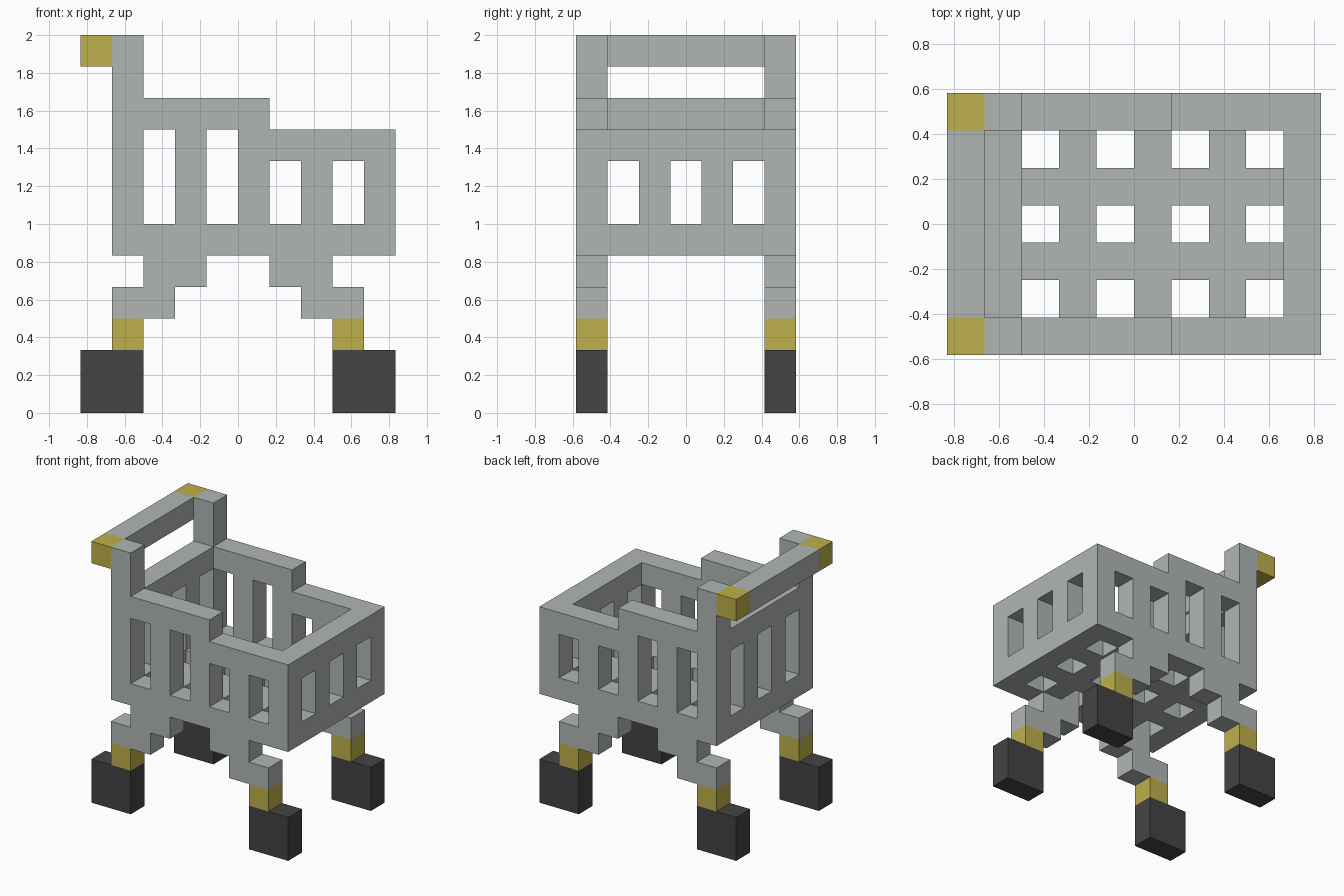
import bpy
import bmesh
from mathutils import Vector

if "Cube" in bpy.data.objects:
    bpy.data.objects.remove(bpy.data.objects["Cube"], do_unlink=True)

U = 1 / 6  # one block


def material(name, rgb):
    m = bpy.data.materials.new(name)
    m.use_nodes = True
    m.diffuse_color = (*rgb, 1)
    bsdf = m.node_tree.nodes["Principled BSDF"]
    bsdf.inputs["Base Color"].default_value = (*rgb, 1)
    bsdf.inputs["Roughness"].default_value = 0.8
    return m


GREY = material("light grey", (0.434, 0.468, 0.462))
GOLD = material("mustard yellow", (0.515, 0.434, 0.072))
BLACK = material("dark rubber", (0.058, 0.058, 0.058))


def box(x0, x1, y0, y1, z0, z1):
    """Set of unit blocks filling a range; y counts from the right edge (0 to 7)."""
    return {(x, y, z) for x in range(x0, x1) for y in range(y0, y1) for z in range(z0, z1)}


def build(name, blocks, mat):
    """Make one clean closed skin around a set of unit blocks."""
    bm = bmesh.new()
    for cell in blocks:
        for axis in range(3):
            for side in (-1, 1):
                near = list(cell)
                near[axis] += side
                if tuple(near) in blocks:
                    continue
                n, a, b = Vector(), Vector(), Vector()
                n[axis], a[(axis + 1) % 3], b[(axis + 2) % 3] = side, side, 1
                mid = Vector(cell) + Vector((0.5, -3.0, 0.5)) + n / 2
                corners = [mid + (a * s + b * t) / 2 for s, t in ((-1, -1), (1, -1), (1, 1), (-1, 1))]
                bm.faces.new([bm.verts.new(c * U) for c in corners])
    bmesh.ops.remove_doubles(bm, verts=bm.verts, dist=0.001)
    bmesh.ops.dissolve_limit(bm, angle_limit=0.01, verts=bm.verts, edges=bm.edges)
    mesh = bpy.data.meshes.new(name)
    bm.to_mesh(mesh)
    bm.free()
    mesh.materials.append(mat)
    obj = bpy.data.objects.new(name, mesh)
    bpy.context.collection.objects.link(obj)
    return obj


# Basket: stepped tub, hollowed out, with two handle posts
basket = box(-4, 5, 0, 7, 5, 9) | box(-4, 1, 0, 7, 9, 10)
basket -= box(-3, 4, 1, 6, 6, 10)
for y in (0, 6):
    basket |= box(-4, -3, y, y + 1, 10, 12)

# Slots in the side walls, and holes in the floor
for x in (-3, -1, 1, 3):
    basket -= box(x, x + 1, 0, 7, 6, 9 if x < 0 else 8)
    for y in (1, 3, 5):
        basket -= box(x, x + 1, y, y + 1, 5, 6)

# Slots in the end walls
for y in (1, 3, 5):
    basket -= box(-4, -3, y, y + 1, 6, 9)
    basket -= box(4, 5, y, y + 1, 6, 8)
build("basket", basket, GREY)

# Handle bar with coloured ends
build("handle_bar", box(-5, -4, 1, 6, 11, 12), GREY)
for side, y in (("right", 0), ("left", 6)):
    build(f"handle_end_{side}", box(-5, -4, y, y + 1, 11, 12), GOLD)

# Stepped legs, wheel forks and wheels at the four corners
for side, y in (("right", 0), ("left", 6)):
    for end, hip, knee, fork, wheel in (("handle_end", -3, -4, -4, -5), ("nose_end", 1, 2, 3, 3)):
        leg = box(hip, hip + 2, y, y + 1, 4, 5) | box(knee, knee + 2, y, y + 1, 3, 4)
        build(f"leg_{end}_{side}", leg, GREY)
        build(f"wheel_fork_{end}_{side}", box(fork, fork + 1, y, y + 1, 2, 3), GOLD)
        build(f"wheel_{end}_{side}", box(wheel, wheel + 2, y, y + 1, 0, 2), BLACK)
